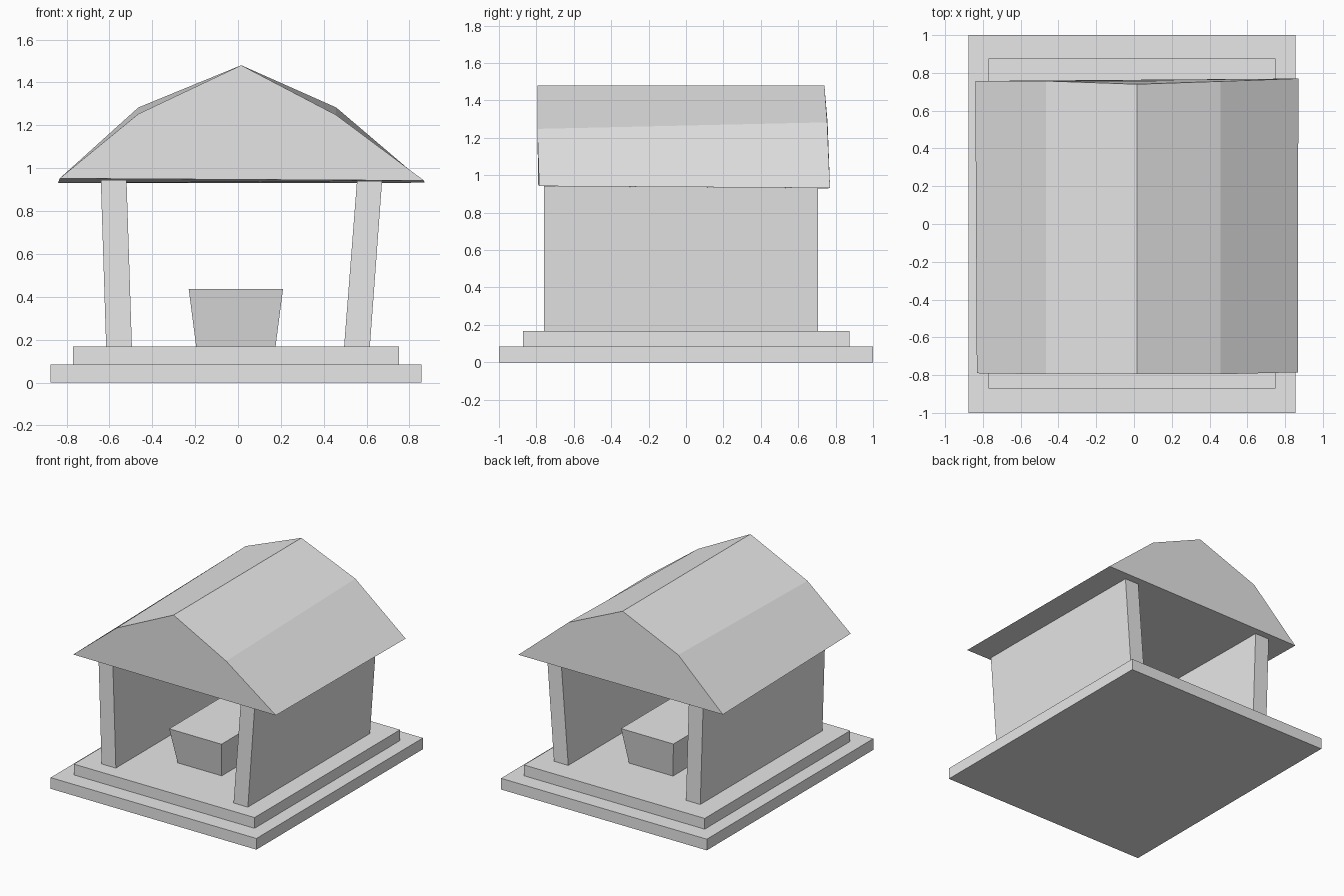
import bpy
import bmesh

cube = bpy.data.objects.get("Cube")
if cube:
    bpy.data.objects.remove(cube, do_unlink=True)

# One plain grey for every part
grey = bpy.data.materials.new("light_grey")
grey.use_nodes = True
colour = (0.8, 0.8, 0.8, 1)
grey.diffuse_color = colour
grey.node_tree.nodes["Principled BSDF"].inputs["Base Color"].default_value = colour


def loft(name, ring_a, ring_b):
    """Closed solid between two matching rings of points."""
    bm = bmesh.new()
    a = [bm.verts.new(p) for p in ring_a]
    b = [bm.verts.new(p) for p in ring_b]
    bm.faces.new(a)
    bm.faces.new(b)
    for i in range(len(a)):
        j = (i + 1) % len(a)
        bm.faces.new((a[i], a[j], b[j], b[i]))
    bmesh.ops.recalc_face_normals(bm, faces=bm.faces)
    mesh = bpy.data.meshes.new(name)
    bm.to_mesh(mesh)
    bm.free()
    mesh.materials.append(grey)
    obj = bpy.data.objects.new(name, mesh)
    bpy.context.collection.objects.link(obj)
    return obj


def rect(x0, x1, y0, y1, z):
    return [(x0, y0, z), (x1, y0, z), (x1, y1, z), (x0, y1, z)]


def block(name, bottom, top, z0, z1):
    """Box whose bottom and top rectangles (x0, x1, y0, y1) may differ."""
    return loft(name, rect(*bottom, z0), rect(*top, z1))


# Stepped base
step = (-0.875, 0.855, -1, 1)
floor = (-0.77, 0.75, -0.872, 0.875)
block("lower_step", step, step, 0, 0.085)
block("upper_step", floor, floor, 0.085, 0.167)

# Leaning side walls
ends = (-0.76, 0.707)
block("right_wall", (-0.615, -0.495, *ends), (-0.64, -0.52, *ends), 0.167, 0.945)
block("left_wall", (0.495, 0.615, *ends), (0.555, 0.672, *ends), 0.167, 0.94)

# Tapered bench
block("bench", (-0.195, 0.175, -0.445, 0.435), (-0.23, 0.21, -0.498, 0.48), 0.167, 0.437)

# Slightly uneven gambrel roof with closed gables
front = [(-0.832, -0.79, 0.952), (-0.465, -0.795, 1.253), (0.015, -0.795, 1.48),
         (0.458, -0.795, 1.248), (0.868, -0.785, 0.942)]
back = [(-0.84, 0.757, 0.93), (-0.465, 0.757, 1.283), (0.015, 0.74, 1.48),
        (0.458, 0.755, 1.283), (0.87, 0.77, 0.932)]
loft("roof", front, back)
